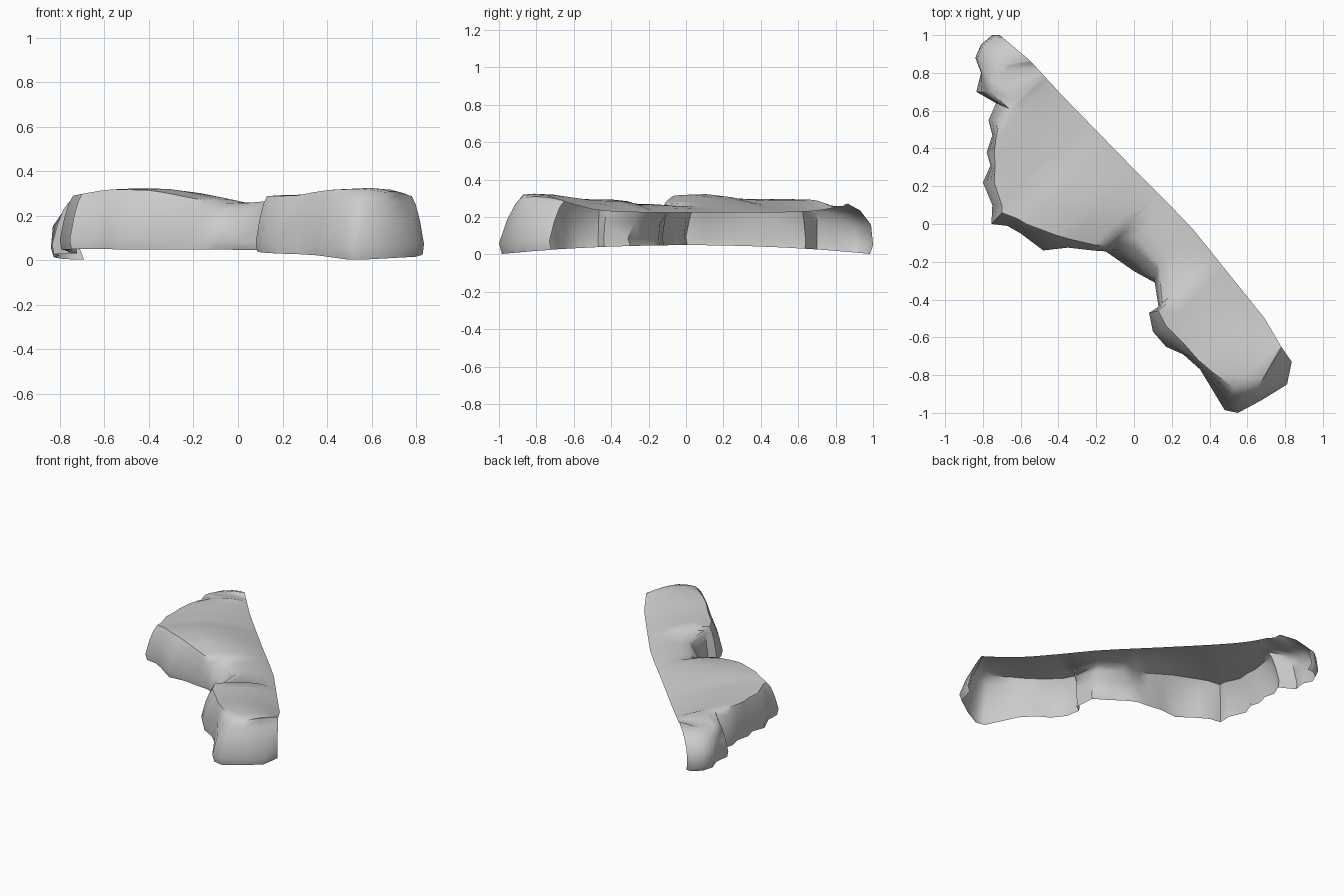
import bpy, bmesh, math
from mathutils import Vector

if "Cube" in bpy.data.objects:
    bpy.data.objects.remove(bpy.data.objects["Cube"])

stone = bpy.data.materials.new("grey stone")
stone.diffuse_color = (0.6, 0.6, 0.6, 1)
stone.use_nodes = True
stone.node_tree.nodes["Principled BSDF"].inputs["Base Color"].default_value = stone.diffuse_color

# Plan of the cliff from the north end round the front to the south end:
# foot x, foot y, brink x, brink y
PLAN = [
    (-.71, 1.0, -.55, .865), (-.75, 1.0, -.63, .85), (-.81, .95, -.70, .84),
    (-.84, .88, -.73, .80), (-.81, .80, -.76, .76), (-.835, .70, -.76, .70),
    (-.73, .64, -.66, .61), (-.77, .55, -.71, .55), (-.75, .47, -.73, .46),
    (-.78, .38, -.74, .38), (-.76, .31, -.735, .31), (-.80, .22, -.74, .22),
    (-.75, .10, -.70, .10), (-.755, 0, -.70, .06), (-.67, -.01, -.62, .03),
    (-.60, -.05, -.57, 0), (-.48, -.14, -.41, -.06), (-.35, -.125, -.34, -.08),
    (-.22, -.14, -.21, -.11), (-.15, -.145, -.15, -.115),
    (-.10, -.18, -.07, -.05), (0, -.25, .01, -.07), (.11, -.31, .13, -.21),
    (.13, -.44, .15, -.42), (.08, -.47, .13, -.46), (.10, -.57, .17, -.54),
    (.17, -.65, .27, -.64), (.26, -.69, .34, -.72), (.35, -.77, .41, -.78),
    (.48, -.985, .53, -.87), (.55, -1, .59, -.87), (.68, -.93, .66, -.86),
    (.81, -.85, .71, -.77), (.835, -.73, .78, -.65),
]
# Plan of the open rear rim of the shelf
RIM = [Vector(p) for p in (
    (-.55, .865), (-.38, .68), (0, .29), (.29, 0), (.70, -.51), (.78, -.65))]


def foot_height(y):
    return .05 - .047 * y * y


def brink_height(x, y):
    """Two broad swells with a saddle between, sinking to the north."""
    z = .288 - .033 * math.cos(2 * math.pi * x) - .13 * max(0, y - .5)
    return max(z, .288) if y < -.43 else z


def rim_point(d):
    """Rim point where x - y equals d, clamped to the ends."""
    p = RIM[-1]
    for a, b in zip(RIM, RIM[1:]):
        da, db = a.x - a.y, b.x - b.y
        if d <= db:
            p = a.lerp(b, max(0, (d - da) / (db - da)))
            break
    # Rim sags in the middle and lifts at both ends
    return Vector((p.x, p.y, .225 + .06 * abs((p.x - p.y) / 1.43) ** 7))


bm = bmesh.new()
rows, along = [], -1.6
for fx, fy, tx, ty in PLAN:
    foot = Vector((fx, fy, foot_height(fy)))
    brink = Vector((tx, ty, brink_height(tx, ty)))
    row = []
    # Cliff face: tucked foot, bulge, shoulder, brink (rounder at the north end)
    shoulder = (.08, .5) if fy > .75 else (.33, .68)
    for inward, up in ((.12, 0), (0, .18), (shoulder[0], .58), (shoulder[1], .86), (1, 1)):
        p = foot.lerp(brink, inward)
        p.z = foot.z + (brink.z - foot.z) * up
        row.append(p)
    # Shelf top: gently domed, falling to the rear rim
    along = max(along + .025, tx - ty)
    back = rim_point(along)
    back.z = min(back.z, brink.z)
    for t in (.25, .5, .75, .94, 1):
        p = brink.lerp(back, t)
        p.z = brink.z + (back.z - brink.z) * t ** 2
        if t < 1:
            p.z += .015 * math.sin(math.pi * t) * min(1, (back - brink).length * 2)
        row.append(p)
    rows.append([bm.verts.new(p) for p in row])

for r, s in zip(rows, rows[1:]):
    for k in range(len(r) - 1):
        bm.faces.new((r[k], s[k], s[k + 1], r[k + 1]))
bmesh.ops.remove_doubles(bm, verts=bm.verts, dist=.0005)
bmesh.ops.dissolve_degenerate(bm, edges=bm.edges, dist=.0005)
bm.normal_update()
if sum(f.normal.z * f.calc_area() for f in bm.faces) < 0:
    bmesh.ops.reverse_faces(bm, faces=bm.faces)

mesh = bpy.data.meshes.new("rock_ledge")
bm.to_mesh(mesh)
bm.free()
mesh.materials.append(stone)
ledge = bpy.data.objects.new("rock_ledge", mesh)
bpy.context.collection.objects.link(ledge)
bpy.context.view_layer.objects.active = ledge
ledge.select_set(True)
bpy.ops.object.shade_smooth_by_angle(angle=math.radians(48))
